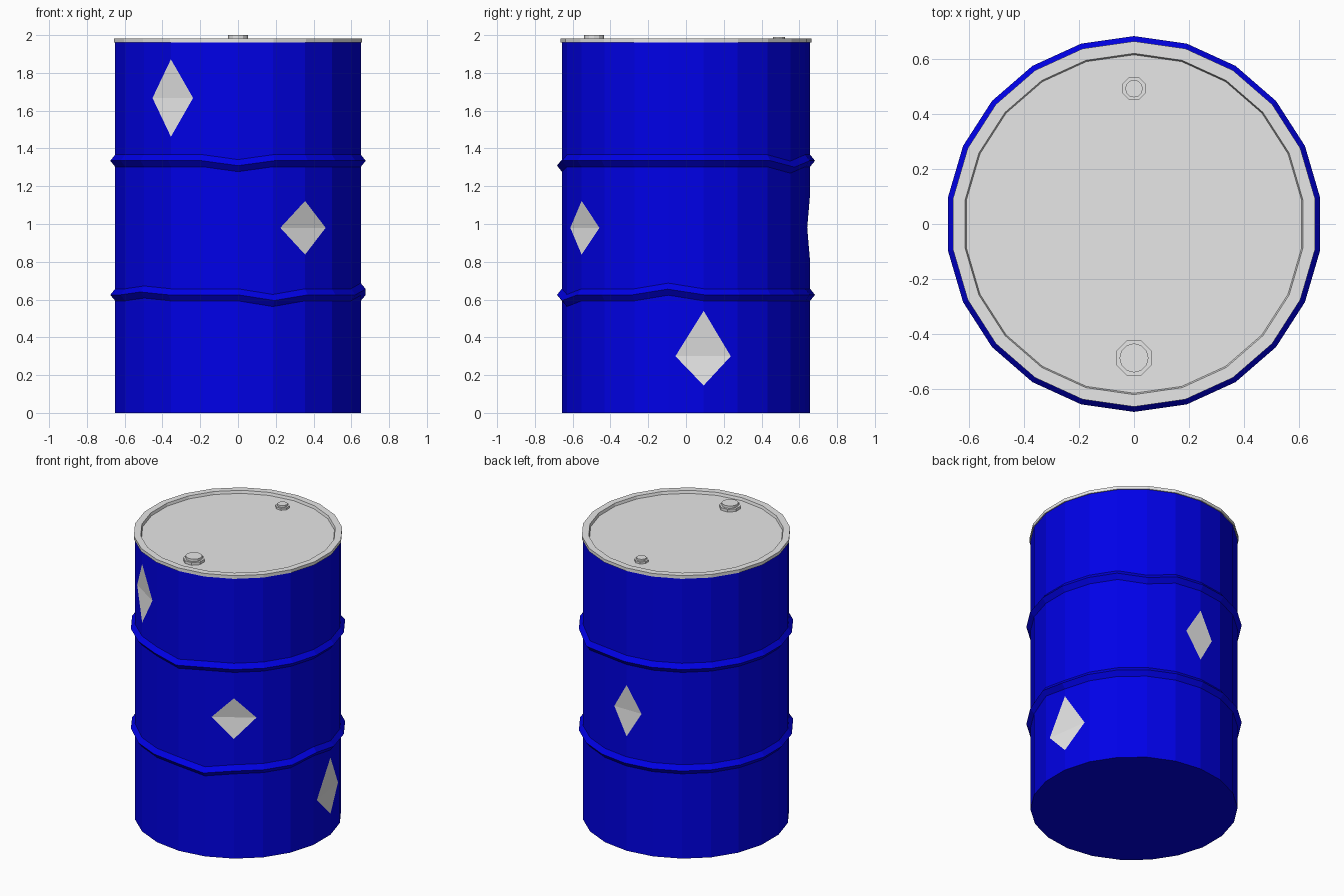
import bpy
import bmesh
import math
from mathutils import Matrix

SIDES = 22
STEP = 2 * math.pi / SIDES
R = 0.657
SEAM = 1.961    # height where the lid meets the wall

if "Cube" in bpy.data.objects:
    bpy.data.objects.remove(bpy.data.objects["Cube"])


def material(name, rgb):
    mat = bpy.data.materials.new(name)
    mat.use_nodes = True
    mat.diffuse_color = (*rgb, 1)
    mat.node_tree.nodes["Principled BSDF"].inputs["Base Color"].default_value = (*rgb, 1)
    return mat


blue = material("blue paint", (0, 0, 0.8))
steel = material("bare steel", (0.8, 0.8, 0.8))


def finish(name, bm, mats):
    bmesh.ops.recalc_face_normals(bm, faces=bm.faces)
    mesh = bpy.data.meshes.new(name)
    bm.to_mesh(mesh)
    bm.free()
    for mat in mats:
        mesh.materials.append(mat)
    obj = bpy.data.objects.new(name, mesh)
    bpy.context.collection.objects.link(obj)
    return obj


def lathe(name, profile, mats, sides=SIDES, centre=(0, 0), turn=0.0, shift=None):
    """Spin a bottom-to-top (radius, z) profile and cap both ends."""
    bm = bmesh.new()
    rings = []
    for row, (r, z) in enumerate(profile):
        ring = []
        for k in range(sides):
            a = 2 * math.pi * (k + turn) / sides
            dz = shift(row, k) if shift else 0
            ring.append(bm.verts.new((centre[0] + r * math.sin(a),
                                      centre[1] - r * math.cos(a), z + dz)))
        rings.append(ring)
    for low, high in zip(rings, rings[1:]):
        for k in range(sides):
            n = (k + 1) % sides
            bm.faces.new((low[k], low[n], high[n], high[k]))
    bm.faces.new(rings[0])
    bm.faces.new(rings[-1])
    return finish(name, bm, mats)


# Drum wall with two pointed, knocked-about ribs
LOW_RIB = {1: -0.03, 5: 0.03, 19: 0.015}
HIGH_RIB = {0: -0.026, 9: -0.034}


def rib_wobble(row, k):
    if 1 <= row <= 3:
        return LOW_RIB.get(k, 0)
    if 4 <= row <= 6:
        return HIGH_RIB.get(k, 0)
    return 0


wall = [(R, 0)]
for z in (0.625, 1.335):
    wall += [(R, z - 0.032), (R + 0.026, z), (R, z + 0.032)]
wall.append((R, SEAM))
drum = lathe("drum_body", wall, [blue, steel], shift=rib_wobble)

# Scraped dents: shallow wedges that chop the vertical corners
# (corner, height, extent above, extent below, spread along the sides)
DENTS = [(-2, 1.667, 0.205, 0.205, 0.69), (2, 0.98, 0.142, 0.142, 0.77),
         (6, 0.3, 0.24, 0.155, 0.8), (11, 0.98, 0.18, 0.18, 0.57)]
PROUD = 1.05    # wedges reach just past the wall, clear of the ribs

for number, (k, z, up, down, spread) in enumerate(DENTS, 1):
    depth = spread * R * (1 - math.cos(STEP))
    inner = R - depth
    outer = inner + PROUD * depth
    bm = bmesh.new()
    ends = []
    for side in (-0.25, 0.25):
        ends.append([bm.verts.new((side, -r, h)) for r, h in
                     ((inner, z), (outer, z + PROUD * up), (outer, z - PROUD * down))])
    for i in range(3):
        j = (i + 1) % 3
        bm.faces.new((ends[0][i], ends[0][j], ends[1][j], ends[1][i]))
    for end in ends:
        bm.faces.new(end)
    for face in bm.faces:
        face.material_index = 1
    bm.transform(Matrix.Rotation(k * STEP, 4, 'Z'))
    cutter = finish(f"dent_cutter_{number}", bm, [blue, steel])
    cutter.hide_render = True
    cutter.hide_viewport = True
    cut = drum.modifiers.new(f"dent_{number}", 'BOOLEAN')
    cut.operation = 'DIFFERENCE'
    cut.solver = 'EXACT'
    cut.object = cutter

# Lid with a raised rim around a sunken panel, which sits just above the wall's top
PANEL = SEAM + 0.003
lathe("lid", [(0.664, SEAM), (0.664, 1.983), (0.62, 1.983), (0.615, PANEL)], [steel])


# Screw caps: eight-sided flange with a narrower plug on top
def screw_cap(name, y, flange, plug, shoulder, top):
    lathe(name + "_flange", [(flange, PANEL), (flange, shoulder)], [steel], 8, (0, y), 0.5)
    lathe(name + "_plug", [(plug, shoulder), (plug, top)], [steel], 12, (0, y))


screw_cap("large_cap", -0.487, 0.069, 0.053, 1.983, 2.0)
screw_cap("small_cap", 0.492, 0.045, 0.032, 1.978, 1.991)
